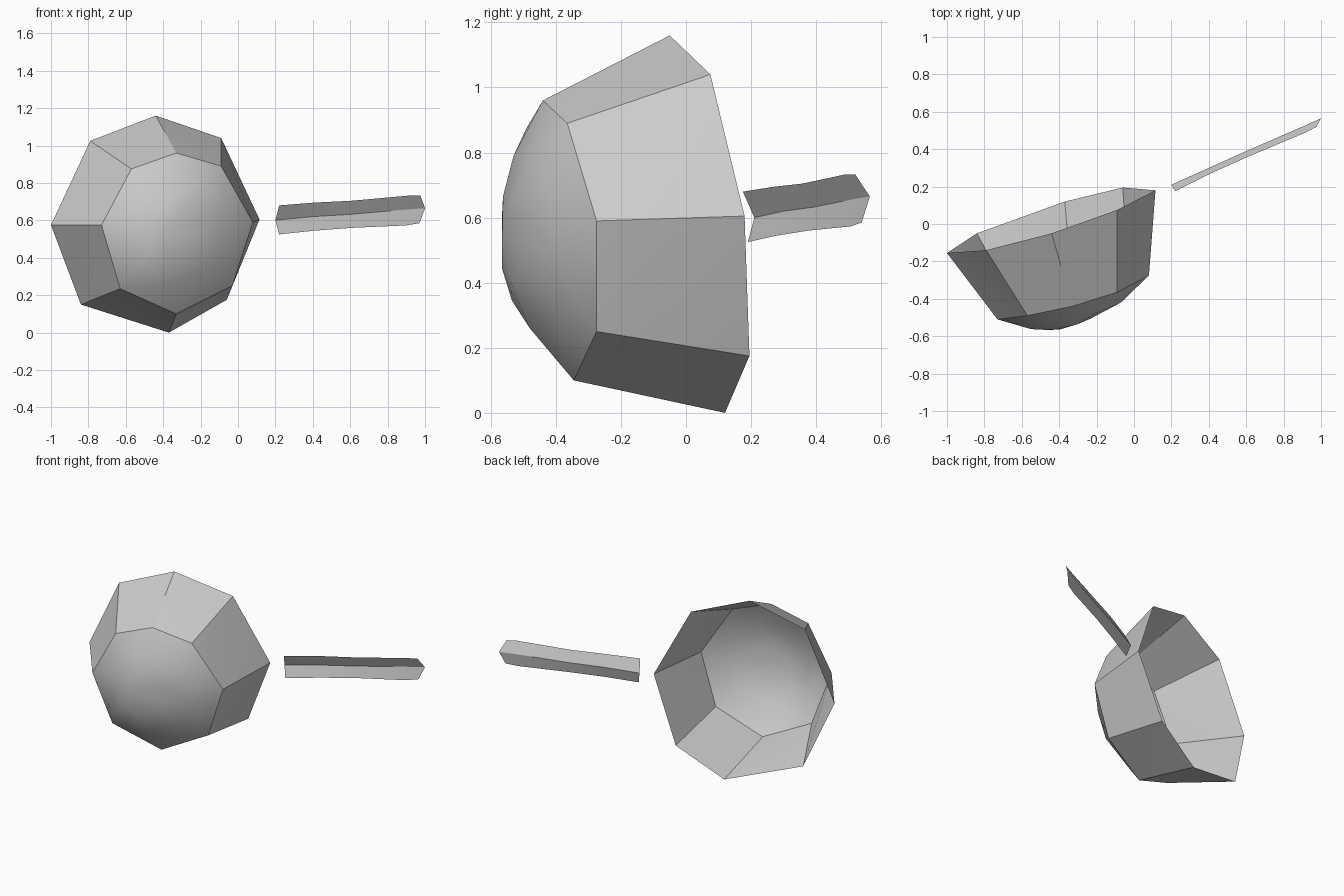
import bpy
import bmesh
import math
from mathutils import Vector

cube = bpy.data.objects.get("Cube")
if cube:
    bpy.data.objects.remove(cube, do_unlink=True)

grey = bpy.data.materials.new("plain_grey")
grey.use_nodes = True
grey.diffuse_color = (0.6, 0.6, 0.6, 1)
grey.node_tree.nodes["Principled BSDF"].inputs["Base Color"].default_value = (0.6, 0.6, 0.6, 1)


def loft(name, rings, closed, split, cap=None, smooth=30):
    """Skin rings of equal length; cap is an optional closing point."""
    bm = bmesh.new()
    rows = [[bm.verts.new(p) for p in ring] for ring in rings]
    n = len(rings[0])
    for a, b in zip(rows, rows[1:]):
        for i in range(n if closed else n - 1):
            j = (i + 1) % n
            if split == "forward":        # diagonal a[i] - b[j]
                bm.faces.new((a[i], a[j], b[j]))
                bm.faces.new((a[i], b[j], b[i]))
            elif split == "backward":     # diagonal a[j] - b[i]
                bm.faces.new((a[i], a[j], b[i]))
                bm.faces.new((b[i], a[j], b[j]))
            else:
                bm.faces.new((a[i], a[j], b[j], b[i]))
    if cap:
        tip = bm.verts.new(cap)
        for i in range(n):
            bm.faces.new((rows[-1][i], rows[-1][(i + 1) % n], tip))
    mesh = bpy.data.meshes.new(name)
    bm.to_mesh(mesh)
    bm.free()
    mesh.materials.append(grey)
    ob = bpy.data.objects.new(name, mesh)
    bpy.context.collection.objects.link(ob)
    bpy.ops.object.select_all(action="DESELECT")
    ob.select_set(True)
    bpy.context.view_layer.objects.active = ob
    bpy.ops.object.shade_smooth_by_angle(angle=math.radians(smooth))
    return ob


# Eight-sided open cup wall: wide rim and narrower front ring
rim = [(-0.44, -0.05, 1.16), (-0.09, 0.075, 1.04), (0.115, 0.18, 0.605), (-0.06, 0.195, 0.175),
       (-0.37, 0.12, 0.0), (-0.84, -0.05, 0.15), (-1.0, -0.155, 0.575), (-0.79, -0.14, 1.025)]
ring = [(-0.33, -0.44, 0.96), (-0.09, -0.365, 0.89), (0.08, -0.275, 0.59), (-0.03, -0.275, 0.25),
        (-0.33, -0.345, 0.10), (-0.63, -0.44, 0.235), (-0.73, -0.51, 0.575), (-0.57, -0.49, 0.875)]
loft("cup_wall", [rim, ring], True, "forward", smooth=20)

# Rounded cup base, bulging forward from the front ring
mid = [(-0.20, -0.475, 0.79), (-0.07, -0.42, 0.69), (-0.06, -0.41, 0.50), (-0.13, -0.42, 0.35),
       (-0.36, -0.48, 0.26), (-0.55, -0.535, 0.345), (-0.55, -0.562, 0.65), (-0.42, -0.53, 0.79)]
tip = Vector((-0.40, -0.565, 0.54))
inner = [Vector(p).lerp(tip, 0.5) + Vector((0, -0.015, 0)) for p in mid]
inner = [Vector((p.x, max(p.y, -0.566), p.z)) for p in inner]
loft("cup_base", [ring, mid, inner], True, "backward", tip, smooth=40)

# Folded strip handle: upper edge, crease and lower edge
upper = [(0.22, 0.175, 0.68), (0.41, 0.27, 0.695), (0.61, 0.36, 0.705), (0.92, 0.49, 0.733), (0.975, 0.52, 0.733)]
crease = [(0.20, 0.21, 0.60), (0.40, 0.30, 0.62), (0.60, 0.39, 0.632), (0.90, 0.52, 0.658), (1.0, 0.565, 0.665)]
lower = [(0.22, 0.19, 0.525), (0.41, 0.28, 0.545), (0.61, 0.375, 0.56), (0.90, 0.505, 0.573), (0.97, 0.54, 0.585)]
loft("handle", [upper, crease, lower], False, "quad", smooth=25)
